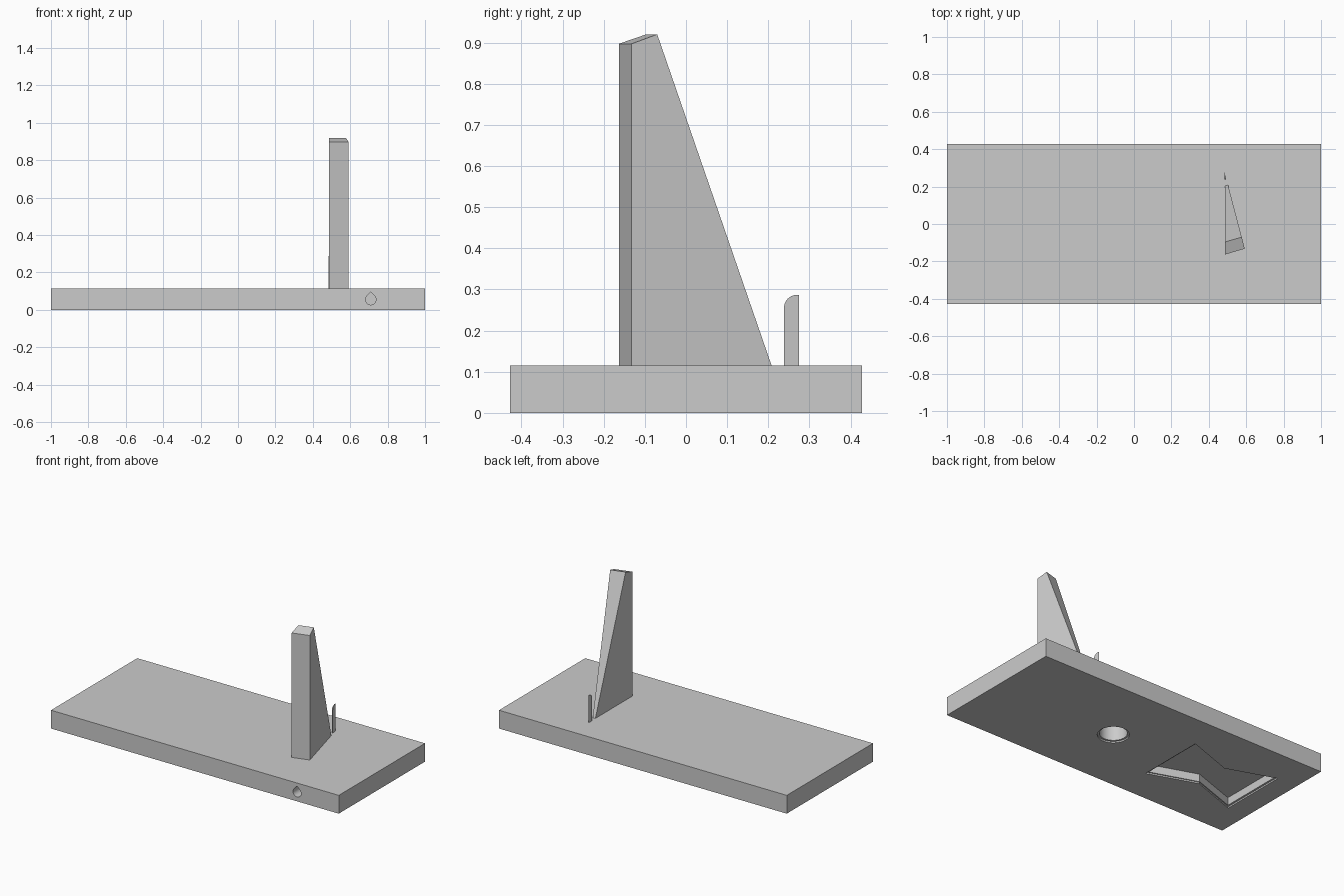
import bpy
import bmesh
from math import sin, cos, pi, radians

cube = bpy.data.objects.get("Cube")
if cube:
    bpy.data.objects.remove(cube, do_unlink=True)

grey = bpy.data.materials.new("light grey")
grey.use_nodes = True
grey.diffuse_color = (0.6, 0.6, 0.6, 1)
grey.node_tree.nodes["Principled BSDF"].inputs["Base Color"].default_value = (0.6, 0.6, 0.6, 1)

TOP = 0.115   # height of the base slab
HALF_Y = 0.428


def loft(name, rings):
    """Closed solid through rings that have equal point counts."""
    bm = bmesh.new()
    loops = [[bm.verts.new(p) for p in ring] for ring in rings]
    n = len(loops[0])
    for a, b in zip(loops, loops[1:]):
        for i in range(n):
            j = (i + 1) % n
            bm.faces.new((a[i], a[j], b[j], b[i]))
    bm.faces.new(loops[0][::-1])
    bm.faces.new(loops[-1])
    bmesh.ops.recalc_face_normals(bm, faces=bm.faces)
    mesh = bpy.data.meshes.new(name)
    bm.to_mesh(mesh)
    bm.free()
    mesh.materials.append(grey)
    obj = bpy.data.objects.new(name, mesh)
    bpy.context.collection.objects.link(obj)
    return obj


def stepped_pocket(name, centre, outline, inset, depth):
    """Cutter for a pocket in the underside with a shallow wider lip."""
    def ring(z, shrink):
        sx = 1 - shrink / max(abs(x) for x, y in outline)
        sy = 1 - shrink / max(abs(y) for x, y in outline)
        return [(centre + x * sx, y * sy, z) for x, y in outline]
    return loft(name, [ring(-0.02, 0), ring(0.009, 0), ring(0.009, inset), ring(depth, inset)])


# Base slab
plan = [(-1, -HALF_Y), (1, -HALF_Y), (1, HALF_Y), (-1, HALF_Y)]
base = loft("base", [[(x, y, z) for x, y in plan] for z in (0, TOP)])

# Round pocket and bow-tie pocket below, teardrop hole in the front edge
circle = [(0.09 * cos(2 * pi * i / 48), 0.09 * sin(2 * pi * i / 48)) for i in range(48)]
bow = [(0.3, 0.215), (0, 0.11), (-0.3, 0.215), (-0.3, -0.215), (0, -0.11), (0.3, -0.215)]
angles = [radians(135 + 270 * i / 28) for i in range(29)]
drop = [(0.71 + 0.028 * cos(a), 0.055 + 0.028 * sin(a)) for a in angles] + [(0.71, 0.096)]
cutters = [
    stepped_pocket("round_cutter", 0.15, circle, 0.012, 0.1),
    stepped_pocket("bow_cutter", -0.565, bow, 0.012, 0.057),
    loft("teardrop_cutter", [[(x, y, z) for x, z in drop] for y in (-0.5, -0.23)]),
]
for cutter in cutters:
    mod = base.modifiers.new(cutter.name, "BOOLEAN")
    mod.operation = "DIFFERENCE"
    mod.solver = "EXACT"
    mod.object = cutter
graph = bpy.context.evaluated_depsgraph_get()
cut_mesh = bpy.data.meshes.new_from_object(base.evaluated_get(graph))
base.modifiers.clear()
base.data = cut_mesh
for cutter in cutters:
    bpy.data.objects.remove(cutter, do_unlink=True)

# Tall tapering fin with a sloped cap
foot = [(0.487, -0.163), (0.592, -0.132), (0.503, 0.208), (0.487, 0.204)]
cap = [(0.487, -0.163, 0.897), (0.592, -0.132, 0.897), (0.576, -0.07, 0.92), (0.487, -0.096, 0.92)]
loft("fin", [[(x, y, TOP) for x, y in foot], cap])

# Thin upright pin with a rounded front shoulder, tapering to the back
FRONT, BACK, RADIUS = 0.238, 0.275, 0.032
arc = [radians(180 - 90 * i / 10) for i in range(11)]
side = [(BACK, TOP), (FRONT, TOP)]
side += [(FRONT + RADIUS + RADIUS * cos(a), 0.255 + RADIUS * sin(a)) for a in arc]
side += [(BACK, 0.287)]
left = [(0.485, y, z) for y, z in side]
right = [(0.4855 + 0.006 * (BACK - y) / (BACK - FRONT), y, z) for y, z in side]
loft("pin", [left, right])

# Smooth the curved walls, keep real edges sharp
bpy.ops.object.select_all(action="DESELECT")
base.select_set(True)
bpy.context.view_layer.objects.active = base
bpy.ops.object.shade_smooth_by_angle(angle=radians(25))
